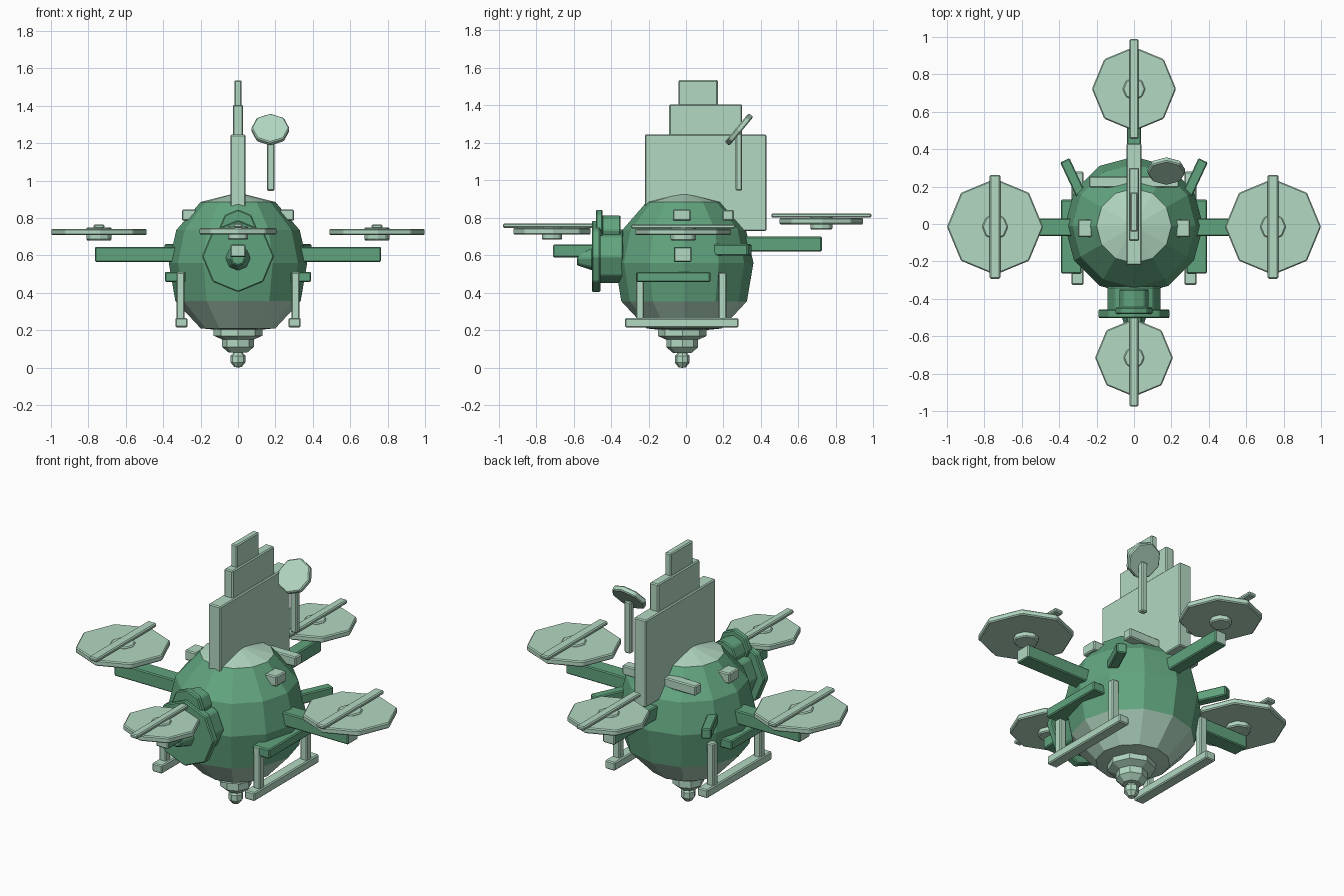
import bpy, bmesh, math
from mathutils import Matrix, Vector

cube = bpy.data.objects.get("Cube")
if cube:
    bpy.data.objects.remove(cube, do_unlink=True)


def material(name, rgb):
    m = bpy.data.materials.new(name)
    m.use_nodes = True
    m.diffuse_color = (*rgb, 1)
    m.node_tree.nodes["Principled BSDF"].inputs["Base Color"].default_value = (*rgb, 1)
    return m


GREEN = material("mid green", (0.12, 0.37, 0.21))
PALE = material("pale green", (0.45, 0.69, 0.54))


def finish(name, bm, mats, bevel=0.006):
    bmesh.ops.recalc_face_normals(bm, faces=bm.faces)
    mesh = bpy.data.meshes.new(name)
    bm.to_mesh(mesh)
    bm.free()
    for m in mats:
        mesh.materials.append(m)
    ob = bpy.data.objects.new(name, mesh)
    bpy.context.collection.objects.link(ob)
    if bevel:
        mod = ob.modifiers.new("Bevel", "BEVEL")
        mod.width = bevel
        mod.segments = 1
    return ob


def box(name, x, y, z, mat, turn=0, tip=None):
    """Box from ranges; tip is a direction whose end face is pale."""
    bm = bmesh.new()
    size = [r[1] - r[0] for r in (x, y, z)]
    mid = [(r[1] + r[0]) / 2 for r in (x, y, z)]
    bmesh.ops.create_cube(bm, size=1)
    bmesh.ops.scale(bm, vec=size, verts=bm.verts)
    bmesh.ops.rotate(bm, matrix=Matrix.Rotation(math.radians(turn), 3, "Z"), verts=bm.verts)
    bmesh.ops.translate(bm, vec=mid, verts=bm.verts)
    bm.normal_update()
    for f in bm.faces:
        if tip and f.normal.dot(Vector(tip)) > 0.9:
            f.material_index = 1
    return finish(name, bm, [mat, PALE])


def disc(name, centre, radius, depth, mat, axis=(0, 0, 1), sides=8, top=None):
    bm = bmesh.new()
    bmesh.ops.create_cone(bm, cap_ends=True, segments=sides, radius1=radius,
                          radius2=radius if top is None else top, depth=depth)
    rot = Vector((0, 0, 1)).rotation_difference(Vector(axis)).to_matrix().to_4x4()
    bmesh.ops.transform(bm, matrix=Matrix.Translation(centre) @ rot, verts=bm.verts)
    return finish(name, bm, [mat])


def lathe(name, profile, sides, y, mats, rule=None):
    bm = bmesh.new()
    vs = [bm.verts.new((r, 0, z)) for r, z in profile]
    edges = [bm.edges.new(p) for p in zip(vs, vs[1:])]
    bmesh.ops.spin(bm, geom=vs + edges, cent=(0, 0, 0), axis=(0, 0, 1),
                   angle=math.tau, steps=sides)
    bmesh.ops.remove_doubles(bm, verts=bm.verts, dist=0.0005)
    bmesh.ops.translate(bm, vec=(0, y, 0), verts=bm.verts)
    for f in bm.faces:
        if rule and rule(f.calc_center_median().z):
            f.material_index = 1
    return finish(name, bm, mats, 0)


# Faceted hull with pale crown and belly
lathe("hull", [(0, 0.935), (0.2, 0.885), (0.33, 0.735), (0.37, 0.56), (0.335, 0.355),
               (0.2, 0.21), (0, 0.19)], 12, -0.01, [GREEN, PALE],
      lambda z: z > 0.85 or z < 0.355)

# Stepped point under the hull
lathe("keel_point", [(0, 0.215), (0.13, 0.205), (0.13, 0.17), (0.085, 0.15), (0.085, 0.11),
                     (0.05, 0.08), (0.025, 0.08), (0.04, 0.062), (0.04, 0.028),
                     (0.02, 0.003), (0, 0)], 8, -0.02, [PALE])

# Stepped upright fin
for name, w, y, z in [("lower", 0.04, (-0.22, 0.43), (0.73, 1.245)),
                      ("middle", 0.028, (-0.09, 0.3), (1.2, 1.405)),
                      ("upper", 0.02, (-0.04, 0.17), (1.36, 1.535))]:
    box(f"{name}_fin", (-w, w), y, z, PALE)

# Dish on its mast
box("dish_mast", (0.155, 0.195), (0.265, 0.3), (0.945, 1.25), PALE)
disc("dish", (0.173, 0.283, 1.272), 0.102, 0.032, PALE, axis=(0, -0.77, 0.64))

# Four arms with pale end faces
for name, s in (("left", 1), ("right", -1)):
    box(f"{name}_arm", sorted((0.25 * s, 0.765 * s)), (-0.065, 0.03), (0.565, 0.645),
        GREEN, tip=(s, 0, 0))
box("front_arm", (-0.04, 0.04), (-0.71, -0.3), (0.59, 0.658), GREEN, tip=(0, -1, 0))
box("back_arm", (-0.038, 0.038), (0.14, 0.725), (0.62, 0.7), GREEN, tip=(0, 1, 0))

# Rotors: octagonal plate, hub and straight blade
for name, x, y, z, r in [("left", 0.743, -0.015, 0.708, 0.257),
                         ("right", -0.743, -0.015, 0.708, 0.257),
                         ("front", 0, -0.715, 0.712, 0.208),
                         ("back", 0, 0.722, 0.766, 0.225)]:
    blade = r * 0.35 + 0.188
    w = r * 0.11
    disc(f"{name}_rotor_plate", (x, y, z + 0.017), r, 0.034, PALE)
    disc(f"{name}_rotor_hub", (x, y, z + 0.007), r * 0.27, 0.07, PALE)
    box(f"{name}_rotor_blade", (x - w, x + w), (y - blade, y + blade),
        (z + 0.035, z + 0.058), PALE)

# Nose rings and cone
FRONT = (0, -1, 0)
disc("nose_ring", (0, -0.48, 0.595), 0.192, 0.045, GREEN, FRONT)
disc("nose_base", (0, -0.4, 0.595), 0.145, 0.13, GREEN, FRONT)
disc("upper_ring", (0, -0.463, 0.745), 0.1, 0.036, GREEN, FRONT)
disc("upper_ring_base", (0, -0.4, 0.735), 0.08, 0.1, GREEN, FRONT)
disc("nose_cone", (0, -0.54, 0.585), 0.068, 0.085, GREEN, FRONT, top=0.04)

# Rear crossbar
box("rear_crossbar", (-0.24, 0.24), (0.195, 0.255), (0.785, 0.842), PALE)

# Side fittings and landing skids
for name, s in (("left", 1), ("right", -1)):
    def side(a, b):
        return sorted((a * s, b * s))
    box(f"{name}_shoulder_block", side(0.225, 0.3), (-0.07, 0.025), (0.785, 0.845), PALE)
    box(f"{name}_side_rail", side(0.28, 0.39), (-0.265, 0.13), (0.457, 0.512), GREEN)
    box(f"{name}_rear_stub", side(0.3, 0.355), (0.15, 0.35), (0.6, 0.66), GREEN, turn=-25 * s)
    for end, y in (("front", -0.245), ("back", 0.195)):
        box(f"{name}_{end}_strut", side(0.285, 0.33), (y - 0.022, y + 0.022), (0.25, 0.51), PALE)
    box(f"{name}_skid", side(0.27, 0.335), (-0.325, 0.28), (0.215, 0.265), PALE)
